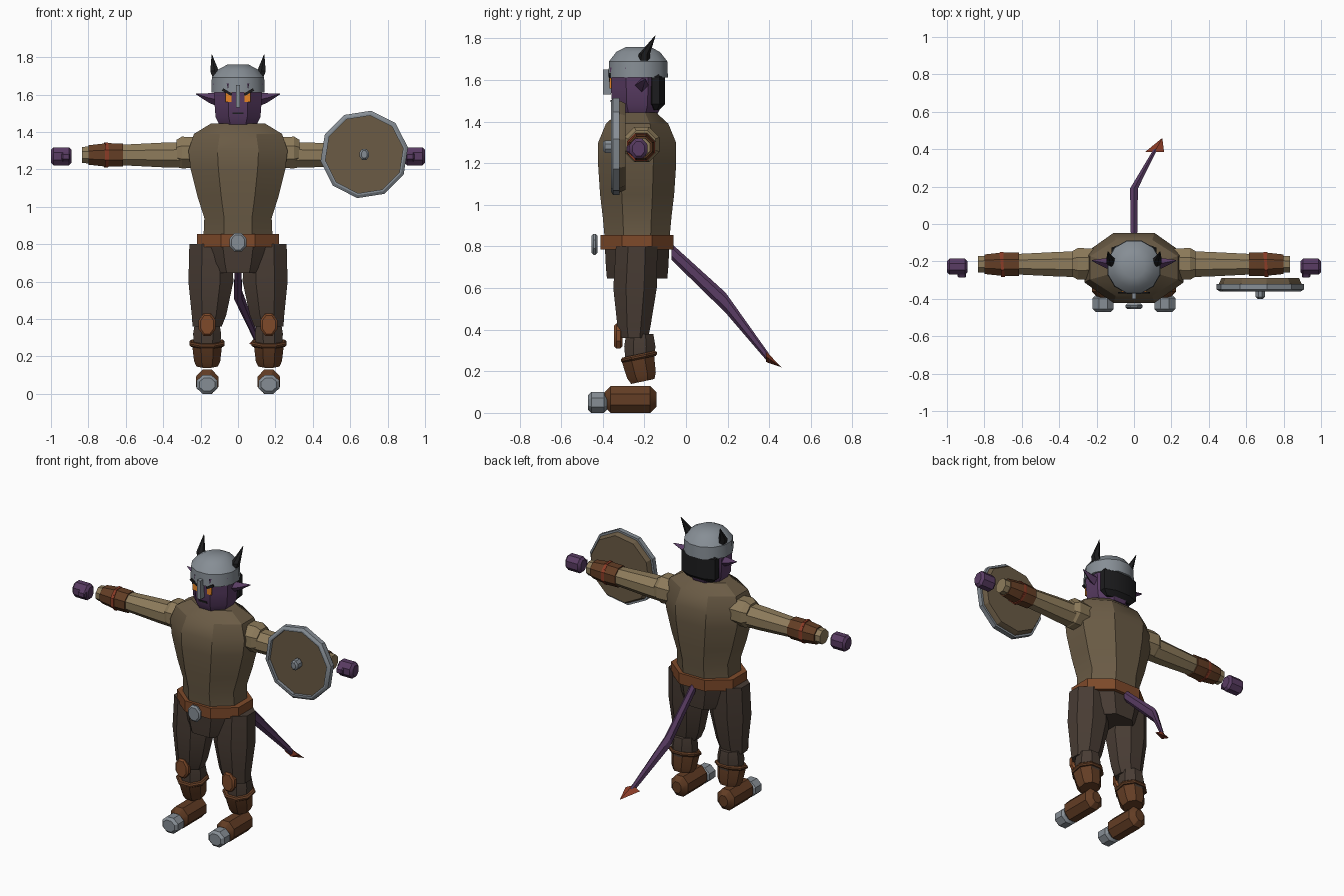
import bpy, bmesh, math
from mathutils import Matrix, Vector

default_cube = bpy.data.objects.get("Cube")
if default_cube:
    bpy.data.objects.remove(default_cube)


def material(name, red, green, blue):
    colour = (red, green, blue, 1)
    mat = bpy.data.materials.new(name)
    mat.use_nodes = True
    mat.diffuse_color = colour
    mat.node_tree.nodes["Principled BSDF"].inputs["Base Color"].default_value = colour
    return mat


skin_purple = material("purple skin", .1, .045, .125)
steel = material("steel", .24, .27, .3)
black = material("black", .012, .012, .013)
orange = material("orange eyes", .85, .25, .02)
tunic_brown = material("tunic brown", .145, .105, .06)
sleeve_tan = material("sleeve tan", .27, .2, .105)
trouser_brown = material("trouser brown", .065, .045, .034)
dark_leather = material("dark leather", .125, .047, .018)
belt_leather = material("belt leather", .21, .068, .023)
red_cord = material("red cord", .26, .045, .02)


def finish(bm, name, mat):
    """Turn the bmesh into an object with smooth faces and sharp corners."""
    bmesh.ops.recalc_face_normals(bm, faces=bm.faces)
    mesh = bpy.data.meshes.new(name)
    bm.to_mesh(mesh)
    bm.free()
    mesh.materials.append(mat)
    part = bpy.data.objects.new(name, mesh)
    bpy.context.collection.objects.link(part)
    bpy.ops.object.select_all(action='DESELECT')
    part.select_set(True)
    bpy.context.view_layer.objects.active = part
    bpy.ops.object.shade_smooth_by_angle(angle=math.radians(30))


def build(name, mat, axis, rings, sides=8, turn=.5, lean=None, hollow=False):
    """Skin rings of (point, half width, half height) that face along an axis."""
    bm = bmesh.new()
    across = [i for i in range(3) if i != "XYZ".index(axis)]
    grow = 1 / math.cos(math.pi / sides)
    loops = []
    for point, *radii in rings:
        loop = []
        for i in range(sides):
            angle = (i + turn) * math.tau / sides
            corner = Vector(point)
            corner[across[0]] += radii[0] * grow * math.cos(angle)
            corner[across[1]] += radii[1] * grow * math.sin(angle)
            loop.append(bm.verts.new(corner))
        loops.append(loop)
    if hollow:
        loops.append(loops[0])
    else:
        bm.faces.new(loops[0])
        bm.faces.new(loops[-1])
    for near, far in zip(loops, loops[1:]):
        for i in range(sides):
            bm.faces.new((near[i - 1], near[i], far[i], far[i - 1]))
    if lean:
        pivot = sum((Vector(ring[0]) for ring in rings), Vector()) / len(rings)
        turn_matrix = Matrix.Rotation(math.radians(lean[1]), 3, lean[0])
        bmesh.ops.rotate(bm, verts=bm.verts, cent=pivot, matrix=turn_matrix)
    finish(bm, name, mat)


def loft(name, mat, axis, centre, profile, **options):
    """Straight part: profile holds (offset, half width, half height if different)."""
    rings = []
    for offset, *radii in profile:
        point = Vector(centre)
        point["XYZ".index(axis)] += offset
        rings.append((point, radii[0], radii[-1]))
    build(name, mat, axis, rings, **options)


def block(name, mat, axis, centre, size, bevel=.0, **options):
    """Prism of the given full size, with bevelled ends."""
    half = [s / 2 for s in size]
    length = half.pop("XYZ".index(axis))
    a, b = half
    profile = [(-length, a, b), (length, a, b)]
    if bevel:
        inner = length - bevel
        end = (a - bevel, b - bevel)
        profile = [(-length, *end), (-inner, a, b), (inner, a, b), (length, *end)]
    loft(name, mat, axis, centre, profile, **options)


def strand(name, mat, axis, points, widths, flat=1, **options):
    """Bent tapering part along a path."""
    rings = [(p, w, w * flat) for p, w in zip(points, widths)]
    build(name, mat, axis, rings, **options)


# Tunic, belt and hips
body = (0, -.235, 0)
loft("tunic", tunic_brown, 'Z', body, [
    (.83, .185, .155), (.94, .18, .165), (1.05, .215, .178), (1.2, .253, .188),
    (1.3, .265, .187), (1.39, .235, .15), (1.445, .145, .09)])
block("belt", belt_leather, 'Z', (0, -.235, .82), (.44, .35, .07))
block("buckle", steel, 'Y', (0, -.44, .81), (.09, .03, .1), bevel=.01)
loft("hips", trouser_brown, 'Z', body, [(.645, .145), (.7, .17, .15), (.8, .2, .155)])

# Shield
shield = (.675, -.34, 1.28)
board_radius = .215
loft("shield_board", tunic_brown, 'Y', shield, [
    (.05, .2), (.015, board_radius), (0, board_radius)], sides=10, turn=.25)
loft("shield_rim", steel, 'Y', shield, [
    (.02, .225), (-.01, .225), (-.02, .21), (-.02, .2), (.02, .2)],
    sides=10, turn=.25, hollow=True)
block("shield_boss", steel, 'Y', (.675, -.37, 1.28), (.05, .06, .06), bevel=.01)

# Head and helmet
head = (0, -.235, 0)
loft("head", skin_purple, 'Z', head, [(1.44, .1), (1.48, .12), (1.56, .126), (1.66, .13)])
block("hair", black, 'Z', (0, -.145, 1.55), (.24, .09, .19), bevel=.03)
block("mouth", black, 'Y', (0, -.358, 1.5), (.06, .008, .01), sides=4)
loft("helmet", steel, 'Z', (0, -.23, 0), [
    (1.612, .143), (1.69, .14), (1.735, .105), (1.76, .057)], sides=12)
block("nose_guard", steel, 'Y', (0, -.38, 1.59), (.024, .04, .12), sides=4)

# Tail
strand("tail", skin_purple, 'Y', [(0, -.07, .775), (0, .19, .53), (.115, .4, .26)],
       [.017, .021, .01], flat=2, sides=6)
strand("tail_point", red_cord, 'Y', [(.11, .385, .27), (.15, .458, .22)],
       [.036, .001], flat=.5, sides=4, turn=0)

# Paired parts
for label, side in (("left_", 1), ("right_", -1)):
    # Legs
    leg = side * .165
    hip = side * .145
    strand(label + "thigh", trouser_brown, 'Z',
           [(leg, -.25, .36), (side * .155, -.25, .42), (hip, -.245, .6), (hip, -.237, .8)],
           [.078, .092, .12, .115], flat=.87)
    loft(label + "calf", trouser_brown, 'Z', (leg, -.222, 0), [(.2, .065), (.32, .075), (.38, .065)])
    block(label + "knee_pad", belt_leather, 'Y', (leg, -.325, .37), (.09, .04, .12), bevel=.01)
    loft(label + "boot_shaft", dark_leather, 'Z', (leg, -.218, .15), [
        (0, .057), (.03, .07), (.12, .08)], lean=('X', 12))
    block(label + "boot_cuff", dark_leather, 'Z', (leg, -.226, .27), (.186, .176, .025),
          bevel=.008, lean=('X', 12))
    block(label + "foot", dark_leather, 'Y', (leg, -.267, .065), (.12, .25, .13), bevel=.03)
    block(label + "toe_cap", steel, 'Y', (leg, -.425, .05), (.112, .09, .1), bevel=.015)

    # Arms
    arm = (0, -.215, 1.277)
    loft(label + "shoulder", sleeve_tan, 'X', (0, -.213, 1.29), [
        (side * .2, .08), (side * .3, .085), (side * .33, .067)])
    loft(label + "sleeve", sleeve_tan, 'X', arm, [
        (side * .25, .07), (side * .4, .066), (side * .62, .055), (side * .835, .043)])
    loft(label + "bracer", dark_leather, 'X', arm, [
        (side * .615, .062), (side * .7, .063), (side * .8, .052)])
    for knot, angle in (("straight", 0), ("crossed", 7)):
        block(label + knot + "_cord", red_cord, 'X', (side * .705, -.217, 1.277),
              (.014, .134, .134), lean=('Z', angle))
    block(label + "hand", skin_purple, 'X', (side * .945, -.228, 1.27), (.11, .086, .096), bevel=.014)
    block(label + "thumb", skin_purple, 'X', (side * .92, -.266, 1.268), (.045, .04, .044),
          bevel=.006, sides=6)

    # Face and horns
    strand(label + "ear", skin_purple, 'X',
           [(side * .11, -.215, 1.572), (side * .16, -.208, 1.583), (side * .225, -.195, 1.604)],
           [.026, .017, .002], sides=4, turn=0)
    block(label + "eye", orange, 'Y', (side * .051, -.363, 1.585), (.032, .008, .05), sides=4)
    block(label + "brow", black, 'Y', (side * .058, -.367, 1.613), (.055, .008, .014),
          sides=4, lean=('Y', side * -30))
    strand(label + "horn", black, 'Z',
           [(side * .098, -.205, 1.67), (side * .125, -.2, 1.725), (side * .14, -.147, 1.815)],
           [.03, .023, .001], sides=6)
